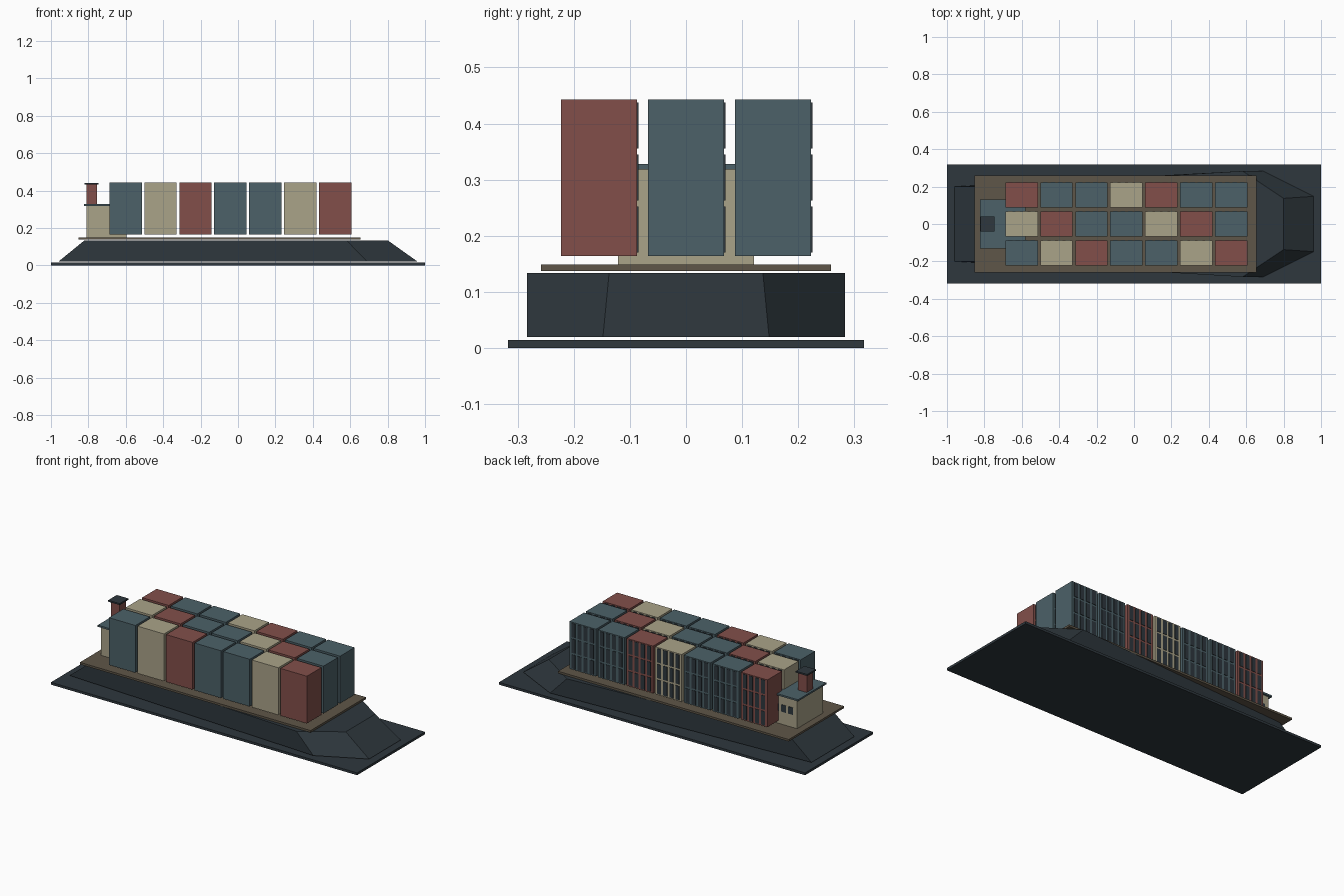
import bpy
import bmesh
from mathutils import Matrix, Vector

cube = bpy.data.objects.get("Cube")
if cube:
    bpy.data.objects.remove(cube, do_unlink=True)


def linear(c):
    c /= 255
    return c / 12.92 if c <= 0.04045 else ((c + 0.055) / 1.055) ** 2.4


def material(name, rgb):
    mat = bpy.data.materials.new(name)
    colour = [linear(c) for c in rgb] + [1]
    mat.use_nodes = True
    mat.diffuse_color = colour
    mat.node_tree.nodes["Principled BSDF"].inputs["Base Color"].default_value = colour
    return mat


dark = material("dark slate", (46, 55, 61))
brown = material("deck brown", (95, 86, 72))
red = material("brick red", (130, 79, 74))
teal = material("dull teal", (76, 97, 104))
cream = material("cream", (170, 163, 137))


def finish(name, bm, mat):
    bmesh.ops.recalc_face_normals(bm, faces=bm.faces)
    mesh = bpy.data.meshes.new(name)
    bm.to_mesh(mesh)
    bm.free()
    mesh.materials.append(mat)
    obj = bpy.data.objects.new(name, mesh)
    bpy.context.collection.objects.link(obj)
    return obj


def add_box(bm, x, y, z):
    """Add a box given its (low, high) range on each axis."""
    ranges = (x, y, z)
    centre = Vector([(a + b) / 2 for a, b in ranges])
    size = Vector([b - a for a, b in ranges])
    bmesh.ops.create_cube(bm, size=1, matrix=Matrix.Translation(centre) @ Matrix.Diagonal(size).to_4x4())


def box(name, x, y, z, mat):
    bm = bmesh.new()
    add_box(bm, x, y, z)
    return finish(name, bm, mat)


def panes(name, x, y, z, cols, rows, pitch, size):
    """Grid of thin dark plates on a back wall, centred on x and z."""
    bm = bmesh.new()
    for c in range(cols):
        for r in range(rows):
            px = x + (c - (cols - 1) / 2) * pitch[0]
            pz = z + (r - (rows - 1) / 2) * pitch[1]
            add_box(bm, (px - size[0] / 2, px + size[0] / 2), (y - 0.002, y + 0.0025),
                    (pz - size[1] / 2, pz + size[1] / 2))
    return finish(name, bm, dark)


# Base plate
box("base_plate", (-1, 1), (-0.317, 0.317), (0, 0.014), dark)

# Hull: flared block with a blunt bow and a narrower stern
bm = bmesh.new()
rings = []
for z, half in ((0.02, [(-0.96, 0.2), (0.69, 0.283), (0.96, 0.148)]),
                (0.134, [(-0.82, 0.2), (0.58, 0.283), (0.8, 0.137)])):
    outline = half + [(x, -y) for x, y in reversed(half)]
    rings.append([bm.verts.new((x, y, z)) for x, y in outline])
low, high = rings
for i in range(len(low)):
    j = (i + 1) % len(low)
    bm.faces.new((low[i], low[j], high[j], high[i]))
bm.faces.new(low)
bm.faces.new(high)
finish("hull", bm, dark)

# Deck
box("deck", (-0.852, 0.655), (-0.258, 0.258), (0.137, 0.149), brown)

# Containers, one letter per colour, rows from front to back
letters = {"t": teal, "c": cream, "r": red}
for row, colours in enumerate(("tcrttcr", "crttcrt", "rttcrtt")):
    y = (row - 1) * 0.155
    for col, letter in enumerate(colours):
        x = -0.601 + col * 0.1867
        label = f"{row + 1}_{col + 1}"
        box(f"container_{label}", (x - 0.0865, x + 0.0865), (y - 0.0675, y + 0.0675),
            (0.164, 0.443), letters[letter])
        panes(f"container_panels_{label}", x, y + 0.0675, 0.304, 4, 3, (0.04, 0.0925), (0.025, 0.082))

# Deckhouse at the stern
box("deckhouse", (-0.81, -0.595), (-0.121, 0.121), (0.149, 0.318), cream)
panes("deckhouse_windows", -0.70, 0.121, 0.245, 4, 1, (0.046, 0), (0.031, 0.042))
box("deckhouse_roof", (-0.824, -0.58), (-0.132, 0.132), (0.318, 0.328), teal)

# Funnel
box("funnel", (-0.81, -0.753), (-0.03, 0.03), (0.328, 0.432), red)
box("funnel_cap", (-0.82, -0.745), (-0.04, 0.04), (0.432, 0.441), dark)
